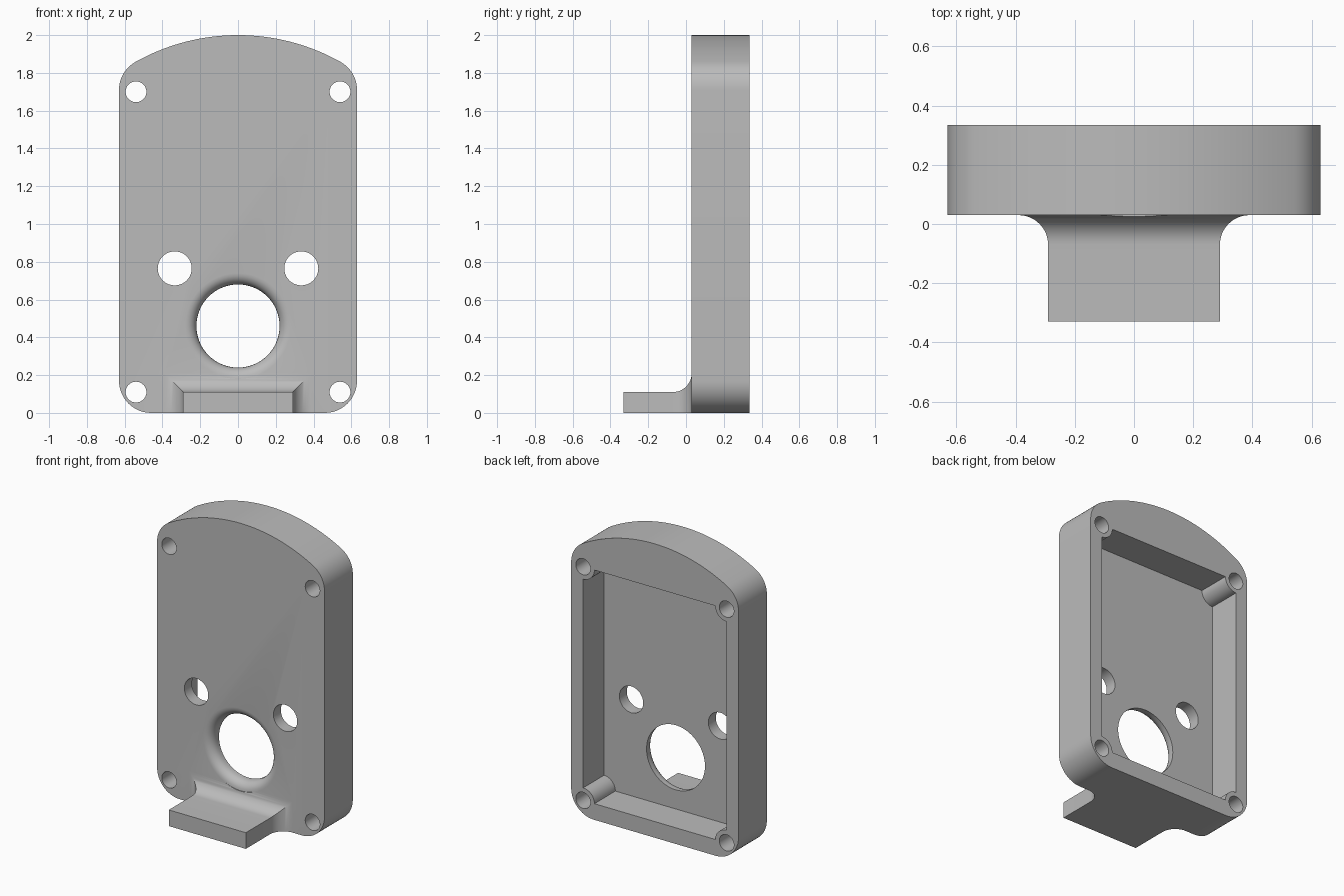
import bpy, bmesh, math

if "Cube" in bpy.data.objects:
    bpy.data.objects.remove(bpy.data.objects["Cube"])

FRONT, BACK, FLOOR = 0.03, 0.335, 0.11      # plate front, plate back, pocket floor (y)
HOLE_X, HOLE_Z = 0.54, (0.11, 1.70)         # corner screw holes

grey = bpy.data.materials.new("grey")
grey.diffuse_color = (0.5, 0.5, 0.5, 1)
grey.use_nodes = True
grey.node_tree.nodes["Principled BSDF"].inputs["Base Color"].default_value = grey.diffuse_color


def arc(cx, cz, r, a0, a1, n):
    """Points of an arc in the x-z plane, angles in degrees."""
    angles = [math.radians(a0 + (a1 - a0) * i / n) for i in range(n + 1)]
    return [(cx + r * math.cos(a), cz + r * math.sin(a)) for a in angles]


def circle(cx, cz, r, n=48):
    return arc(cx, cz, r, 0, 360, n)[:-1]


def loft(name, rings):
    """Skin a stack of (y, x-z outline) rings and cap both ends."""
    bm = bmesh.new()
    loops = [[bm.verts.new((x, y, z)) for x, z in pts] for y, pts in rings]
    n = len(loops[0])
    for a, b in zip(loops, loops[1:]):
        for i in range(n):
            j = (i + 1) % n
            bm.faces.new((a[i], a[j], b[j], b[i]))
    bm.faces.new(loops[0])
    bm.faces.new(loops[-1])
    bmesh.ops.recalc_face_normals(bm, faces=bm.faces)
    mesh = bpy.data.meshes.new(name)
    bm.to_mesh(mesh)
    bm.free()
    mesh.materials.append(grey)
    obj = bpy.data.objects.new(name, mesh)
    bpy.context.collection.objects.link(obj)
    return obj


def combine(target, tool, operation):
    """Apply a boolean and remove the tool object."""
    mod = target.modifiers.new("boolean", 'BOOLEAN')
    mod.operation, mod.solver, mod.object = operation, 'EXACT', tool
    bpy.context.view_layer.objects.active = target
    bpy.ops.object.modifier_apply(modifier=mod.name)
    bpy.data.objects.remove(tool)


# Plate: rounded bottom corners, domed top blended into the sides
CORNER, DOME = 0.17, 1.11
cx = 0.63 - CORNER
cz = 2 - DOME + math.sqrt((DOME - CORNER) ** 2 - cx ** 2)
tangent = math.degrees(math.atan2(cz - (2 - DOME), cx))
outline = (arc(cx, CORNER, CORNER, -90, 0, 12)
           + arc(cx, cz, CORNER, 0, tangent, 10)
           + arc(0, 2 - DOME, DOME, tangent, 180 - tangent, 32)[1:-1]
           + arc(-cx, cz, CORNER, 180 - tangent, 180, 10)
           + arc(-cx, CORNER, CORNER, 180, 270, 12))
plate = loft("mounting_plate", [(FRONT, outline), (BACK, outline)])

# Back pocket, its corners bitten out to leave screw bosses
BOSS = 0.085
z0, z1 = HOLE_Z
pocket = (arc(HOLE_X, z0, BOSS, 180, 90, 12) + arc(HOLE_X, z1, BOSS, 270, 180, 12)
          + arc(-HOLE_X, z1, BOSS, 0, -90, 12) + arc(-HOLE_X, z0, BOSS, 90, 0, 12))
combine(plate, loft("pocket_cutter", [(FLOOR, pocket), (0.5, pocket)]), 'DIFFERENCE')

# Front shelf, flaring into the plate with a mitred fillet
FILLET = 0.1


def shelf_ring(y, o):
    w, h = 0.29 + o, 0.11 + o
    return (y, [(-w, 0), (w, 0), (w, h), (-w, h)])


steps = [math.radians(90 * i / 12) for i in range(13)]
rings = [shelf_ring(-0.33, 0)]
rings += [shelf_ring(FRONT - FILLET + FILLET * math.sin(a), FILLET * (1 - math.cos(a)))
          for a in steps]
rings.append(shelf_ring(0.06, FILLET))
combine(plate, loft("shelf", rings), 'UNION')

# Large hole with a rounded front rim
RIM = 0.06
rings = [(FRONT - 0.02, circle(0, 0.46, 0.22 + RIM, 64))]
rings += [(FRONT + RIM * (1 - math.cos(a)), circle(0, 0.46, 0.22 + RIM * (1 - math.sin(a)), 64))
          for a in steps[::2]]
rings.append((0.5, circle(0, 0.46, 0.22, 64)))
combine(plate, loft("large_hole_cutter", rings), 'DIFFERENCE')

# Side holes and corner screw holes, mirrored left and right
for side in (-1, 1):
    for x, z, r in [(0.335, 0.765, 0.09)] + [(HOLE_X, z, 0.055) for z in HOLE_Z]:
        ring = circle(side * x, z, r, 40)
        combine(plate, loft("hole_cutter", [(-0.2, ring), (0.5, ring)]), 'DIFFERENCE')

bpy.ops.object.select_all(action='DESELECT')
plate.select_set(True)
bpy.context.view_layer.objects.active = plate
bpy.ops.object.shade_smooth_by_angle(angle=math.radians(30))
